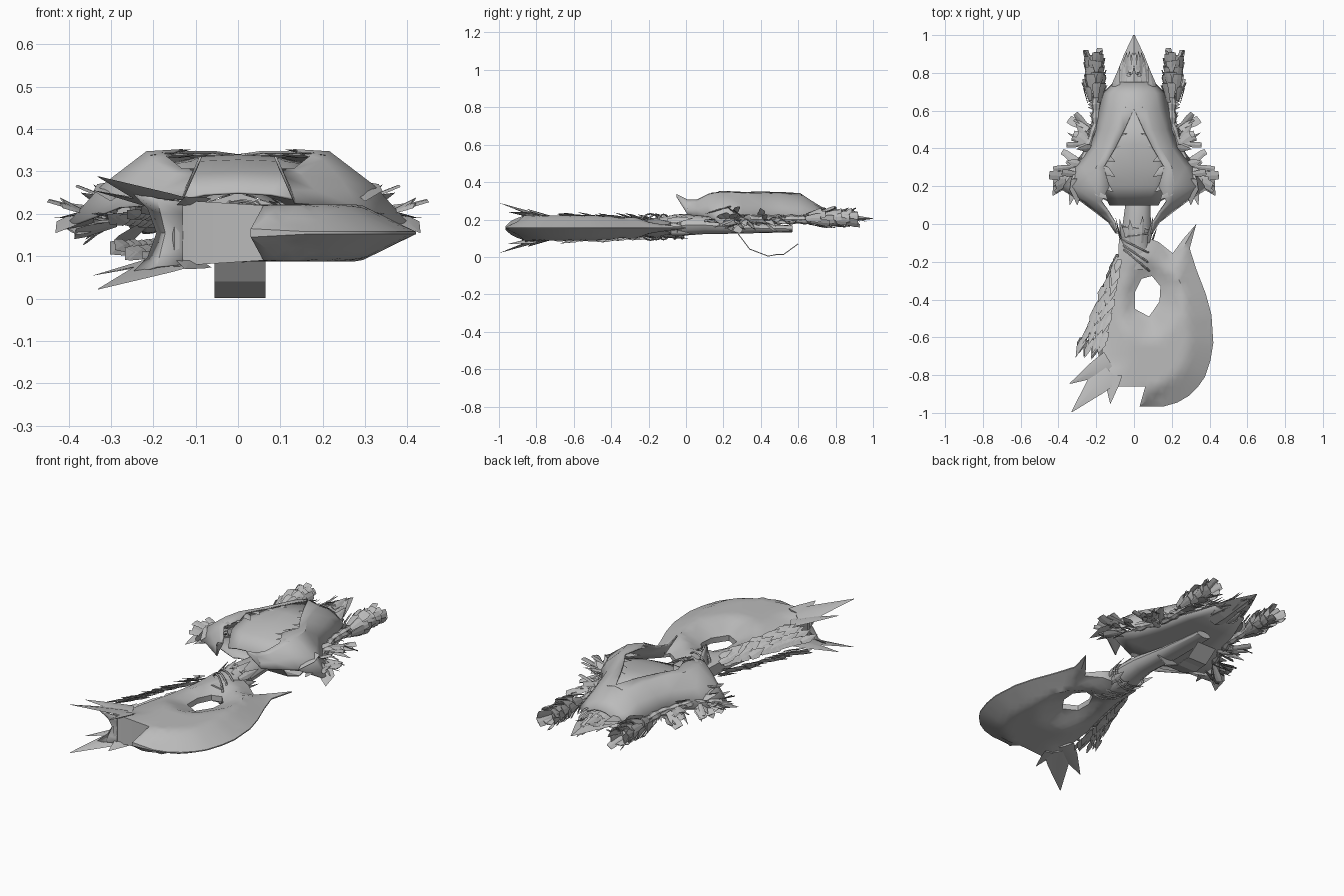
import bpy, bmesh, math, random
from mathutils import Vector as V
from mathutils.geometry import delaunay_2d_cdt, intersect_point_line

if "Cube" in bpy.data.objects:
    bpy.data.objects.remove(bpy.data.objects["Cube"])

random.seed(7)
R = random.uniform
grey = bpy.data.materials.new("bone_grey")
grey.diffuse_color = (0.5, 0.5, 0.5, 1)
grey.use_nodes = True
grey.node_tree.nodes["Principled BSDF"].inputs["Base Color"].default_value = grey.diffuse_color


def finish(name, bm, mirror=False, solid=0, smooth=True):
    bmesh.ops.recalc_face_normals(bm, faces=bm.faces[:])
    me = bpy.data.meshes.new(name)
    bm.to_mesh(me)
    bm.free()
    ob = bpy.data.objects.new(name, me)
    bpy.context.collection.objects.link(ob)
    me.materials.append(grey)
    if mirror:
        ob.modifiers.new("mirror", 'MIRROR')
    if solid:
        m = ob.modifiers.new("solid", 'SOLIDIFY')
        m.thickness, m.offset = solid, 0
    if smooth:
        bpy.ops.object.select_all(action='DESELECT')
        ob.select_set(True)
        bpy.context.view_layer.objects.active = ob
        bpy.ops.object.shade_smooth_by_angle(angle=math.radians(35))
    return ob


def skin(bm, rings):
    """Bridge closed rings of points and cap both ends."""
    vs = [[bm.verts.new(p) for p in r] for r in rings]
    n = len(vs[0])
    for a, b in zip(vs, vs[1:]):
        for i in range(n):
            bm.faces.new((a[i], a[(i + 1) % n], b[(i + 1) % n], b[i]))
    bm.faces.new(vs[0])
    bm.faces.new(vs[-1])


def sheet(bm, rows):
    """Open surface through rows of points."""
    vs = [[bm.verts.new(p) for p in r] for r in rows]
    for a, b in zip(vs, vs[1:]):
        for i in range(len(a) - 1):
            bm.faces.new((a[i], a[i + 1], b[i + 1], b[i]))


POINTED = ((0, .65), (.4, 1), (1, .03))
BROAD = ((0, 1), (.35, .75), (1, .03))
SQUARE = ((0, .55), (.75, 1), (1, .85))


def blade(bm, a, b, w, t, shape=POINTED, up=(0, 0, 1)):
    """Flat leaf or plate from a to b."""
    a, b = V(a), V(b)
    side = (b - a).cross(V(up)).normalized()
    nor = side.cross(b - a).normalized()
    skin(bm, [[a.lerp(b, f) + d * k for d in (side * w, nor * t, -side * w, -nor * t)]
              for f, k in shape])


def tube(bm, rows, n=12):
    """Rows of y, centre x, radius x, centre z, radius z."""
    skin(bm, [[(cx + rx * math.cos(i * math.tau / n), y, cz + rz * math.sin(i * math.tau / n))
               for i in range(n)] for y, cx, rx, cz, rz in rows])


# ---- stock: crescent slab with a grip hole, edge half-thickness as third value
outline = [(-.08, -.08, .03), (-.085, -.24, .03), (-.12, -.4, .025), (-.165, -.58, .025),
           (-.17, -.72, .04), (-.18, -.8, .065), (-.15, -.87, .08), (-.1, -.86, .075),
           (.06, -.86, .065), (.03, -.965, .01), (.16, -.965, .003), (.23, -.945, .003),
           (.29, -.91, .003), (.34, -.86, .003), (.375, -.81, .003), (.405, -.72, .003),
           (.42, -.63, .003), (.41, -.48, .003), (.38, -.37, .003), (.33, -.24, .003),
           (.295, -.13, .003), (.33, 0, .003), (.26, -.08, .003), (.205, -.155, .01),
           (.13, -.095, .02), (.09, -.08, .03)]
hole = [(.04, -.29, .015), (.095, -.275, .015), (.14, -.33, .015), (.135, -.41, .015),
        (.08, -.49, .015), (.005, -.45, .015), (.005, -.36, .015)]
segs = [(V(l[i]), V(l[(i + 1) % len(l)])) for l in (outline, hole) for i in range(len(l))]


def inside(p):
    hit = False
    for a, b in segs:
        if (a.y > p.y) != (b.y > p.y) and p.x < a.x + (p.y - a.y) / (b.y - a.y) * (b.x - a.x):
            hit = not hit
    return hit


def edge_info(p):
    best = (9, 0)
    for a, b in segs:
        q, f = intersect_point_line(p.to_2d(), a.to_2d(), b.to_2d())
        f = min(1, max(0, f))
        best = min(best, ((p.to_2d() - a.lerp(b, f).to_2d()).length, a.lerp(b, f).z))
    return best


pts = [V(p[:2]) for p in outline + hole]
no, nh = len(outline), len(hole)
cons = [(i, (i + 1) % no) for i in range(no)] + [(no + i, no + (i + 1) % nh) for i in range(nh)]
for i in range(24):
    for j in range(28):
        p = V((-.3 + i * .035 + (j % 2) * .017, -.97 + j * .035))
        if inside(p) and edge_info(p)[0] > .018:
            pts.append(p)
cdt = delaunay_2d_cdt(pts, cons, [], 0, 1e-5)
bm = bmesh.new()
half = []
for p in cdt[0]:
    d, h = edge_info(p)
    half.append(h + (.067 - h) * min(1, d / .13))
top = [bm.verts.new((p.x, p.y, .155 + h)) for p, h in zip(cdt[0], half)]
low = [bm.verts.new((p.x, p.y, .155 - h)) for p, h in zip(cdt[0], half)]
count = {}
for f in cdt[2]:
    if inside(sum((cdt[0][i] for i in f), V((0, 0))) / len(f)):
        bm.faces.new([top[i] for i in f])
        bm.faces.new([low[i] for i in reversed(f)])
        for a, b in zip(f, f[1:] + f[:1]):
            k = (min(a, b), max(a, b))
            count[k] = count.get(k, 0) + 1
for (a, b), n in count.items():
    if n == 1:
        bm.faces.new((top[a], top[b], low[b], low[a]))
bmesh.ops.delete(bm, geom=[v for v in bm.verts if not v.link_faces], context='VERTS')
finish("stock", bm)

# ---- forked spikes flaring above and below the end of the stock, with a hollow web between
bm = bmesh.new()
for s in (1, -1):
    for a, b, w in (((-.13, -.78, .06), (-.33, -.995, .133), .075),
                    ((-.13, -.73, .05), (-.34, -.845, .1), .06),
                    ((-.11, -.8, .065), (-.125, -.95, .085), .05)):
        blade(bm, (a[0], a[1], .155 + s * a[2]), (b[0], b[1], .155 + s * b[2]), w, .012, BROAD,
              up=(-.35, -.2, s))
finish("stock_spikes", bm)
bm = bmesh.new()
sheet(bm, [[(-.13, -.868, .155 + .075 * u), (-.17 - .02 * abs(u), -.85 - .03 * abs(u), .155 + .08 * u),
            (-.19 - .06 * u * u, -.8 - .08 * u * u, .155 + .098 * u)] for u in (-1, -.6, 0, .6, 1)])
finish("stock_web", bm, solid=.006)

# ---- overlapping scales on the back of the stock, above and below
bm = bmesh.new()
for r in range(14):
    f = r / 13
    for k in range(4):
        for s in (1, -1):
            u = k / 3
            y = -.18 - .44 * f + R(-.02, .02)
            x = -.075 - .085 * f - u * (.015 + .1 * f)
            z = .155 + s * (.05 - .035 * u + .012 * f)
            ln = R(.07, .1)
            blade(bm, (x, y, z), (x - .35 * ln, y - ln, z + s * R(.008, .03)), R(.018, .026), .004,
                  up=(-.4 - .5 * u, 0, s))
finish("stock_scales", bm, smooth=False)

# ---- neck and barrel
bm = bmesh.new()
tube(bm, [(-.24, .02, .08, .155, .045), (-.08, .005, .08, .16, .06), (0, .015, .075, .17, .055),
          (.1, .02, .066, .17, .048), (.3, .01, .06, .155, .03), (.57, 0, .045, .15, .018)])
finish("neck", bm)

# ---- bindings and collar leaves
for i, (y, r, tilt) in enumerate(((-.02, .084, .1), (-.06, .086, -.15), (-.12, .09, .45),
                                  (-.16, .09, .6), (-.19, .094, .7))):
    bpy.ops.mesh.primitive_torus_add(location=(.012, y, .16), rotation=(math.pi / 2, 0, -tilt),
                                     major_radius=r, minor_radius=.006,
                                     major_segments=16, minor_segments=5)
    ob = bpy.context.object
    ob.name = "binding_%d" % (i + 1)
    ob.scale = (1, .75, 1)
    ob.data.materials.append(grey)
bm = bmesh.new()
for i in range(10):
    a = i * math.tau / 10
    c, s = math.cos(a), math.sin(a)
    y = R(-.02, .05)
    blade(bm, (.012 + .08 * c, -.1, .162 + .055 * s), (.012 + .11 * c, y, .165 + .07 * s),
          .02, .005, up=(c, 0, s))
finish("collar_leaves", bm, smooth=False)

# ---- trigger guard ribbon
bm = bmesh.new()
path = ((.27, .135), (.34, .042), (.44, .004), (.48, .012), (.52, .012), (.6, .07))
sheet(bm, [[(x, y, z) for x in (-.055, .065)] for y, z in path])
finish("trigger_guard", bm, solid=.005, smooth=False)

# ---- main shell, one half lofted from front horn to back, then mirrored
rows = [(-.05, .088, .335, .09, .33, .092, .325, .095, .32),
        (.01, .1, .305, .11, .285, .125, .255, .135, .225),
        (.06, .13, .305, .15, .29, .18, .255, .2, .22),
        (.12, .17, .335, .2, .325, .245, .275, .28, .215),
        (.2, .13, .35, .215, .345, .32, .265, .41, .165),
        (.3, .16, .345, .2, .34, .27, .275, .33, .18),
        (.4, .1, .346, .14, .338, .2, .28, .25, .19),
        (.5, .05, .345, .1, .333, .165, .28, .21, .2),
        (.61, 0, .338, .07, .322, .13, .275, .19, .2),
        (.69, 0, .285, .06, .275, .115, .245, .165, .2),
        (.75, 0, .25, .035, .245, .07, .23, .105, .205)]
bm = bmesh.new()
sheet(bm, [[(r[i], r[0], r[i + 1]) for i in (1, 3, 5, 7)] for r in rows])
finish("main_shell", bm, mirror=True, solid=.006)

# ---- ragged teeth along the opening and front rim of the shell
bm = bmesh.new()
for a, b, w in (((.2, .24, .338), (.11, .17, .352), .03), ((.21, .2, .335), (.14, .13, .345), .03),
                ((.18, .3, .338), (.1, .25, .338), .025), ((.16, .36, .338), (.1, .33, .338), .02),
                ((.12, .42, .338), (.07, .41, .338), .02), ((.08, .48, .338), (.035, .48, .338), .015),
                ((.31, .24, .27), (.3, .1, .23), .035),
                ((.37, .25, .2), (.43, .15, .155), .04), ((.3, .28, .2), (.34, .1, .2), .035)):
    blade(bm, a, b, w, .006)
finish("shell_teeth", bm, mirror=True)

# ---- inner dome filling the opening, and the belly plate below
for name, sect in (("inner_dome", ((.1, .13, .25, .235), (.2, .18, .297, .28), (.3, .19, .325, .31),
                                   (.42, .14, .337, .322), (.62, .05, .334, .32))),
                   ("belly_plate", ((.1, .1, .2, .19), (.22, .34, .19, .18), (.35, .25, .19, .185),
                                    (.6, .17, .185, .19), (.78, .1, .19, .195)))):
    bm = bmesh.new()
    sheet(bm, [[(x, y, z) for x, z in ((0, zc), (w * .6, zc * .7 + ze * .3), (w, ze))]
               for y, w, zc, ze in sect])
    finish(name, bm, mirror=True, solid=.006)

# ---- layered tail point at the back
bm = bmesh.new()
blade(bm, (0, .66, .21), (0, 1, .205), .125, .04, ((0, 1), (.25, .9), (.7, .42), (1, .03)))
for i in range(20):
    f = (i + R(0, 1)) / 20
    x = .125 * (1 - f) * R(.3, 1)
    blade(bm, (x, .68 + .17 * f, .225 + R(-.04, .025)), (x * .75, .82 + .16 * f, .22 + R(-.04, .025)),
          R(.016, .026), .005, up=(.5, 0, 1))
finish("tail_point", bm, mirror=True, smooth=False)

# ---- bound stalks ending in tufts of square plates
bm = bmesh.new()
tube(bm, [(.32 + .035 * i, .27 - .07 * min(1, i / 6), .02 + .007 * (i % 2), .2, .02 + .007 * (i % 2))
          for i in range(12)], 8)
for i in range(14):
    y, s = R(.48, .66), R(-1, 1)
    blade(bm, (.2, y, .2), (.2 + R(.03, .05), y + R(-.02, .02), .2 + s * .03), .01, .003)
finish("stalks", bm, mirror=True, smooth=False)
bm = bmesh.new()
for i in range(44):
    f, a = i / 43, i * 2.4
    c, s = math.cos(a), math.sin(a)
    y, r = .64 + .2 * f, .035 - .012 * f
    g = r + R(.015, .035)
    blade(bm, (.21 + r * c, y, .205 + r * .8 * s),
          (.212 + g * c, y + R(.07, .11), .21 + g * .9 * s), R(.02, .028), .003, SQUARE,
          up=(c, 0, s))
finish("tufts", bm, mirror=True, smooth=False)

# ---- side sprays of plates: a wide front fan and a smaller one behind
bm = bmesh.new()
for n, cx, cy, lo, hi, l0, l1 in ((24, .3, .29, -.8, .75, .07, .13), (16, .22, .45, -.1, 1.0, .06, .13)):
    for i in range(n):
        a = lo + (hi - lo) * i / (n - 1)
        x, y, z = cx + R(-.03, .03), cy + R(-.05, .05), .2 + R(-.025, .025)
        ln = R(l0, l1)
        blade(bm, (x, y, z), (x + ln * math.cos(a), y + ln * math.sin(a), z + R(-.06, .05)),
              R(.013, .027), .003, SQUARE if i % 3 else POINTED, up=(R(-.6, .6), R(-.6, .6), 1))
finish("side_sprays", bm, mirror=True, smooth=False)
